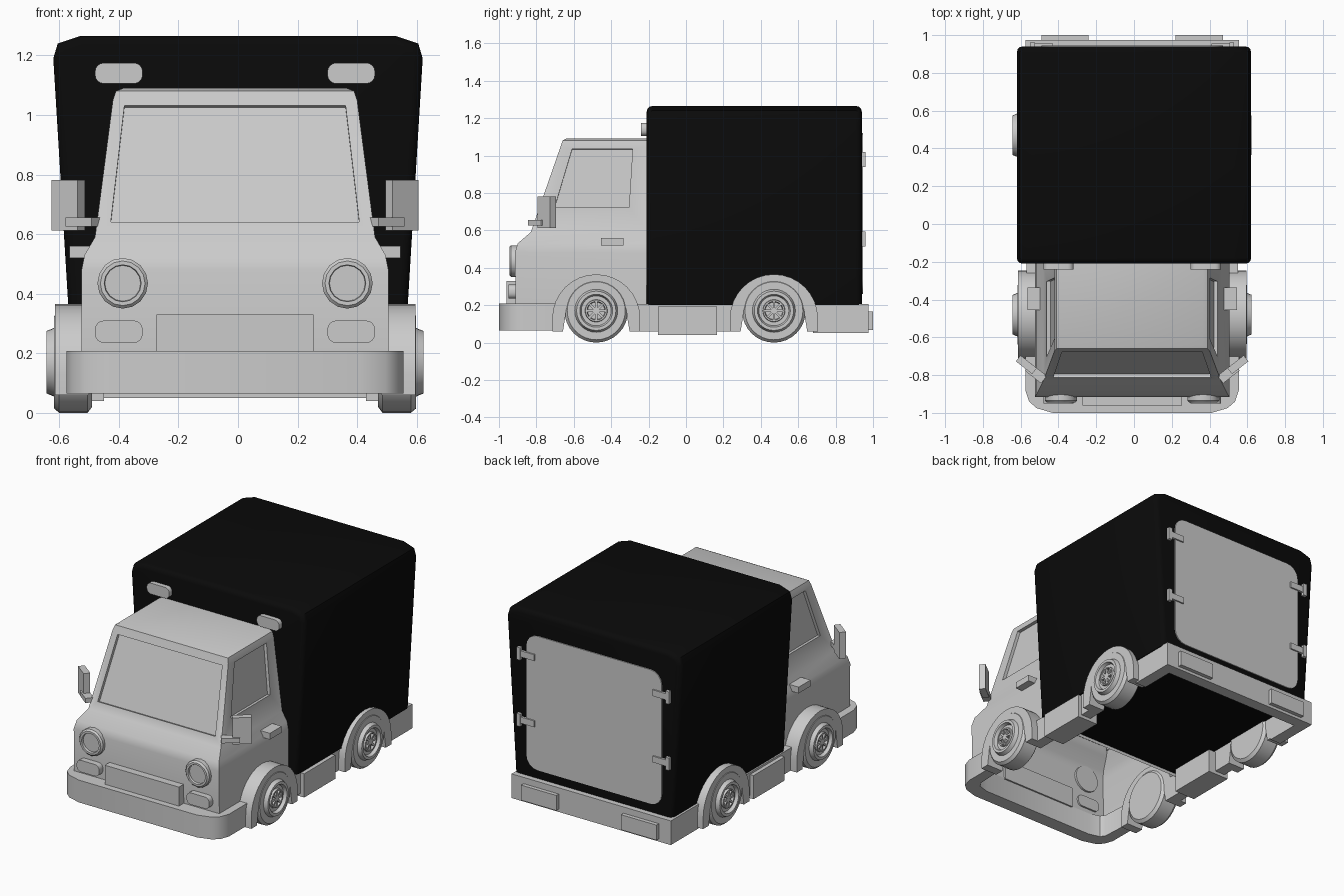
import bpy, bmesh, math
from mathutils import Vector, Matrix

if "Cube" in bpy.data.objects:
    bpy.data.objects.remove(bpy.data.objects["Cube"])

CENTRE = -0.01          # the cab and chassis sit a touch off the cargo box centre


def material(name, value):
    m = bpy.data.materials.new(name)
    m.use_nodes = True
    colour = (value, value, value, 1)
    m.diffuse_color = colour
    m.node_tree.nodes["Principled BSDF"].inputs["Base Color"].default_value = colour
    return m


GREY = material("light grey", 0.6)
BLACK = material("black", 0.003)


def finish(name, bm, mat=GREY, mirror=False, x=CENTRE, angle=35):
    """Turn a bmesh into a shaded object, optionally mirrored left to right."""
    bmesh.ops.recalc_face_normals(bm, faces=bm.faces)
    mesh = bpy.data.meshes.new(name)
    bm.to_mesh(mesh)
    bm.free()
    mesh.materials.append(mat)
    ob = bpy.data.objects.new(name, mesh)
    ob.location.x = x
    bpy.context.collection.objects.link(ob)
    if mirror:
        ob.modifiers.new("Mirror", "MIRROR").use_axis[0] = True
    bpy.ops.object.select_all(action="DESELECT")
    ob.select_set(True)
    bpy.context.view_layer.objects.active = ob
    bpy.ops.object.shade_smooth_by_angle(angle=math.radians(angle))
    return ob


def prism(points, axis, a, b):
    """Extrude a flat outline along x, y or z from a to b."""
    place = {"x": lambda p, d: (d, p[0], p[1]),
             "y": lambda p, d: (p[0], d, p[1]),
             "z": lambda p, d: (p[0], p[1], d)}[axis]
    bm = bmesh.new()
    face = bm.faces.new([bm.verts.new(place(p, a)) for p in points])
    new = bmesh.ops.extrude_face_region(bm, geom=[face])["geom"]
    shift = Vector(place((0, 0), b - a))
    bmesh.ops.translate(bm, vec=shift, verts=[v for v in new if isinstance(v, bmesh.types.BMVert)])
    return bm


def block(x, y, z):
    return prism([(x[0], y[0]), (x[1], y[0]), (x[1], y[1]), (x[0], y[1])], "z", *z)


def rounded(u, v, r, steps=4):
    """Outline of a rectangle with rounded corners."""
    pts = []
    for k, (cu, cv) in enumerate([(u[1] - r, v[1] - r), (u[0] + r, v[1] - r),
                                  (u[0] + r, v[0] + r), (u[1] - r, v[0] + r)]):
        for i in range(steps + 1):
            t = math.pi / 2 * (k + i / steps)
            pts.append((cu + r * math.cos(t), cv + r * math.sin(t)))
    return pts


def lathe(profile, origin, axis, steps=32):
    """Spin (distance along axis, radius) pairs around x or y."""
    bm = bmesh.new()
    vs = [bm.verts.new((d, r, 0) if axis == "x" else (r, d, 0)) for d, r in profile]
    es = [bm.edges.new(pair) for pair in zip(vs, vs[1:])]
    bmesh.ops.spin(bm, geom=vs + es, cent=(0, 0, 0), steps=steps, angle=math.tau,
                   axis=(1, 0, 0) if axis == "x" else (0, 1, 0))
    bmesh.ops.remove_doubles(bm, verts=bm.verts, dist=1e-4)
    bmesh.ops.translate(bm, vec=origin, verts=bm.verts)
    return bm


def recess(bm, face, corners, u, v, depth):
    """Sink a window into a four sided face; corners run low-a, low-b, high-b, high-a."""
    a, b, c, d = [Vector(p.co) for p in corners]
    normal = (b - a).cross(d - a).normalized()
    if normal.dot(face.calc_center_median() - Vector((0, -0.4, 0.7))) < 0:
        normal.negate()
    spot = lambda s, t: a.lerp(b, s).lerp(d.lerp(c, s), t)
    uv = [(u[0], v[0]), (u[1], v[0]), (u[1], v[1]), (u[0], v[1])]
    rim = [bm.verts.new(spot(s, t)) for s, t in uv]
    deep = [bm.verts.new(p.co - normal * depth) for p in rim]
    bm.faces.remove(face)
    for i in range(4):
        j = (i + 1) % 4
        bm.faces.new((corners[i], corners[j], rim[j], rim[i]))
        bm.faces.new((rim[i], rim[j], deep[j], deep[i]))
    bm.faces.new(deep)


# Cargo box: tapered outline with eased front and back rims
half = [(0.56, 0.2), (0.62, 1.19), (0.605, 1.24), (0.53, 1.265)]
bm = prism(half + [(-x, z) for x, z in reversed(half)], "y", -0.21, 0.94)
rims = [e for e in bm.edges if abs(e.verts[0].co.y - e.verts[1].co.y) < 1e-4
        and max(v.co.z for v in e.verts) > 0.3]
bmesh.ops.bevel(bm, geom=rims, offset=0.03, segments=3, profile=0.5, affect="EDGES")
finish("cargo_box", bm, BLACK, x=0, angle=50)

# Cab: stacked rings (height, half width, front y), open underneath
bm = bmesh.new()
rings = []
for z, w, f in [(0.18, 0.515, -0.91), (0.48, 0.515, -0.915), (0.53, 0.505, -0.9),
                (0.59, 0.47, -0.83), (1.05, 0.41, -0.67), (1.08, 0.4, -0.66), (1.09, 0.375, -0.64)]:
    rings.append([bm.verts.new(p) for p in
                  ((-w, f, z), (w, f, z), (w, -0.2, z), (-w, -0.2, z))])
for k, (low, high) in enumerate(zip(rings, rings[1:])):
    for i in range(4):
        j = (i + 1) % 4
        face = bm.faces.new((low[i], low[j], high[j], high[i]))
        if k == 3 and i == 0:
            recess(bm, face, (low[0], low[1], high[1], high[0]), (0.05, 0.95), (0.11, 0.96), 0.02)
        elif k == 3 and i == 1:
            recess(bm, face, (low[1], low[2], high[2], high[1]), (0.14, 0.82), (0.29, 0.97), 0.02)
        elif k == 3 and i == 3:
            recess(bm, face, (low[0], low[3], high[3], high[0]), (0.14, 0.82), (0.29, 0.97), 0.02)
bm.faces.new(rings[-1])
finish("cab", bm)

# Cab front: headlights, indicators and grille plate
finish("headlight", lathe([(-0.9, 0), (-0.9, 0.085), (-0.935, 0.085), (-0.945, 0.075),
                           (-0.945, 0.062), (-0.93, 0.06), (-0.93, 0)],
                          (0.377, 0, 0.435), "y", 16), mirror=True)
finish("indicator", prism(rounded((0.31, 0.47), (0.235, 0.31), 0.03), "y", -0.95, -0.9), mirror=True)
finish("grille_plate", block((-0.263, 0.263), (-0.96, -0.9), (0.2, 0.33)))

# Door handles, mirrors and roof lights
finish("door_handle", block((0.48, 0.555), (-0.455, -0.335), (0.52, 0.56)), mirror=True)
finish("marker_light", prism(rounded((0.31, 0.47), (1.105, 1.175), 0.03), "y", -0.24, -0.19), mirror=True)
for name, size, spot in [("mirror", (0.11, 0.04, 0.17), (0.56, -0.745, 0.697)),
                         ("mirror_arm", (0.11, 0.05, 0.03), (0.51, -0.79, 0.64))]:
    bm = bmesh.new()
    bmesh.ops.create_cube(bm, size=1)
    bmesh.ops.scale(bm, vec=size, verts=bm.verts)
    bmesh.ops.rotate(bm, matrix=Matrix.Rotation(math.radians(38), 3, "Z"), verts=bm.verts)
    bmesh.ops.translate(bm, vec=spot, verts=bm.verts)
    finish(name, bm, mirror=True)

# Front bumper: a band wrapped around the nose
outer = [(0.565, -0.68), (0.565, -0.88), (0.545, -0.94), (0.505, -0.975), (0.42, -1.0)]
inner = [(0.4, -0.91), (0.47, -0.89), (0.49, -0.86), (0.5, -0.68)]
band = outer + [(-x, y) for x, y in reversed(outer)]
band += [(-x, y) for x, y in reversed(inner)] + inner
finish("front_bumper", prism(band, "z", 0.065, 0.208))

# Rear bumper, tail lights, side skirts and step boxes
finish("rear_bumper", block((-0.565, 0.565), (0.9, 0.975), (0.05, 0.205)))
finish("tail_light", block((0.23, 0.48), (0.96, 1.0), (0.068, 0.165)), mirror=True)
finish("rear_skirt", block((0.49, 0.565), (0.68, 0.95), (0.05, 0.205)), mirror=True)
finish("side_skirt", block((0.49, 0.56), (-0.26, 0.25), (0.06, 0.205)), mirror=True)
finish("step_box", block((0.44, 0.585), (-0.15, 0.165), (0.04, 0.192)), mirror=True)

# Wheels and wheel arches
tyre = [(0.48, 0), (0.48, 0.15), (0.495, 0.17), (0.59, 0.17), (0.608, 0.155), (0.608, 0.115),
        (0.632, 0.105), (0.632, 0.088), (0.612, 0.08), (0.612, 0.06), (0.625, 0.058),
        (0.625, 0.05), (0.605, 0.046), (0.605, 0)]
for end, y in (("front", -0.48), ("rear", 0.47)):
    finish(end + "_wheel", lathe(tyre, (0, y, 0.17), "x"), mirror=True)
    bm = bmesh.new()
    for k in range(4):
        m = Matrix.Translation((0.612, y, 0.17)) @ Matrix.Rotation(k * math.pi / 4, 4, "X")
        bmesh.ops.create_cube(bm, size=1, matrix=m @ Matrix.Diagonal((0.02, 0.012, 0.1, 1)))
    finish(end + "_spokes", bm, mirror=True)
    arc = [math.pi * i / 16 for i in range(17)]
    shape = [(y + 0.235, 0.06)] + [(y + 0.235 * math.cos(t), 0.13 + 0.235 * math.sin(t)) for t in arc]
    shape += [(y - 0.235, 0.06), (y - 0.178, 0.06)]
    shape += [(y - 0.165 * math.cos(t), 0.14 + 0.165 * math.sin(t)) for t in arc] + [(y + 0.178, 0.06)]
    finish(end + "_wheel_arch", prism(shape, "x", 0.49, 0.605), mirror=True)

# Back door panel and hinges
finish("back_door", prism(rounded((-0.48, 0.48), (0.26, 1.12), 0.08), "y", 0.93, 0.946))
for name, z in (("lower_hinge", 0.555), ("upper_hinge", 0.98)):
    finish(name, block((0.42, 0.54), (0.93, 0.955), (z - 0.02, z + 0.02)), mirror=True)
    finish(name + "_knuckle", block((0.515, 0.54), (0.93, 0.96), (z - 0.04, z + 0.04)), mirror=True)
